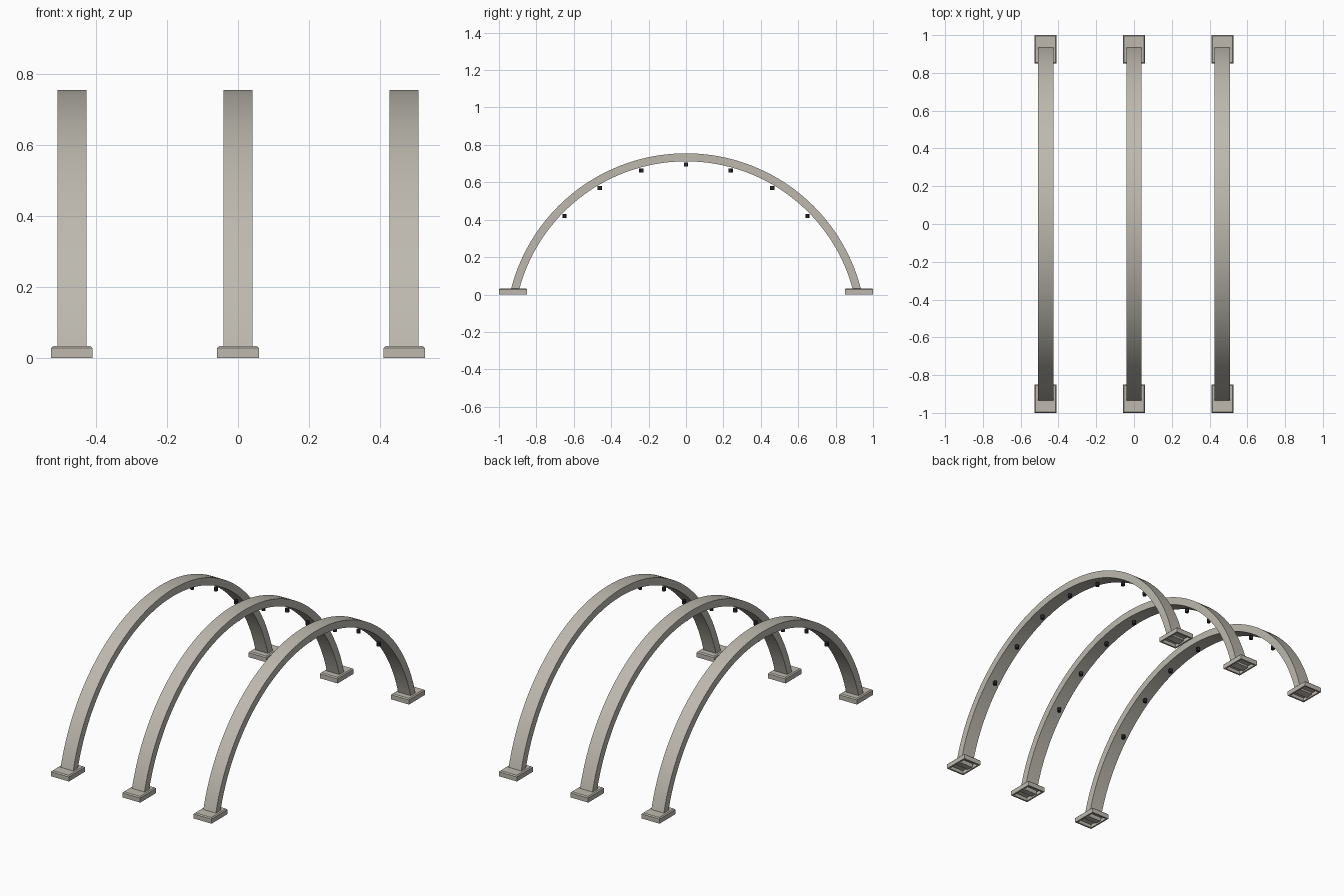
import bpy, bmesh, math
from mathutils import Matrix, Vector

cube = bpy.data.objects.get("Cube")
if cube:
    bpy.data.objects.remove(cube, do_unlink=True)


def material(name, rgb):
    m = bpy.data.materials.new(name)
    m.use_nodes = True
    m.diffuse_color = (*rgb, 1)
    m.node_tree.nodes["Principled BSDF"].inputs["Base Color"].default_value = (*rgb, 1)
    return m


STONE = material("warm grey", (0.51, 0.485, 0.43))
BLACK = material("lamp black", (0.02, 0.021, 0.024))

RADIUS, THICK, WIDTH = 0.9445, 0.043, 0.082
CENTRE_Z = -0.211
START = math.asin(-CENTRE_Z / RADIUS)
SEGMENTS = 72


def finish(bm, name, mat, smooth=False):
    bmesh.ops.recalc_face_normals(bm, faces=bm.faces)
    mesh = bpy.data.meshes.new(name)
    bm.to_mesh(mesh)
    bm.free()
    mesh.materials.append(mat)
    obj = bpy.data.objects.new(name, mesh)
    bpy.context.collection.objects.link(obj)
    if smooth:
        bpy.ops.object.select_all(action="DESELECT")
        obj.select_set(True)
        bpy.context.view_layer.objects.active = obj
        bpy.ops.object.shade_smooth_by_angle(angle=math.radians(30))
    return obj


def arch(name, x):
    # Rectangular section swept along a circular arc
    bm = bmesh.new()
    rings = []
    for i in range(SEGMENTS + 1):
        a = START + (math.pi - 2 * START) * i / SEGMENTS
        ring = []
        for sx, sr in ((-1, -1), (1, -1), (1, 1), (-1, 1)):
            r = RADIUS + sr * THICK / 2
            z = max(0, CENTRE_Z + r * math.sin(a))
            ring.append(bm.verts.new((x + sx * WIDTH / 2, r * math.cos(a), z)))
        rings.append(ring)
    for a, b in zip(rings, rings[1:]):
        for j in range(4):
            k = (j + 1) % 4
            bm.faces.new((a[j], a[k], b[k], b[j]))
    bm.faces.new(rings[0])
    bm.faces.new(rings[-1])
    finish(bm, name, STONE, smooth=True)


def foot(name, x, y):
    # Plate with a chamfered top and a hollow underside
    bm = bmesh.new()
    size = Vector((0.117, 0.15, 0.033))
    bmesh.ops.create_cube(bm, size=1, matrix=Matrix.Translation((x, y, size.z / 2))
                          @ Matrix.Diagonal((*size, 1)))
    top = [e for e in bm.edges if all(v.co.z > 0.02 for v in e.verts)]
    bmesh.ops.bevel(bm, geom=top, offset=0.006, segments=1, affect="EDGES")
    bm.normal_update()
    base = [f for f in bm.faces if f.normal.z < -0.9]
    bmesh.ops.inset_region(bm, faces=base, thickness=0.014)
    hollow = bmesh.ops.extrude_face_region(bm, geom=base)
    bmesh.ops.translate(bm, vec=(0, 0, 0.02),
                        verts=[g for g in hollow["geom"] if isinstance(g, bmesh.types.BMVert)])
    bmesh.ops.delete(bm, geom=base, context="FACES")
    finish(bm, name, STONE)


def lamp(name, x, angle):
    # Small upright drum hanging just under the arch
    bm = bmesh.new()
    r = 0.906
    place = Matrix.Translation((x, r * math.sin(angle), CENTRE_Z + r * math.cos(angle)))
    bmesh.ops.create_cone(bm, cap_ends=True, segments=12, radius1=0.011,
                          radius2=0.011, depth=0.021, matrix=place)
    finish(bm, name, BLACK, smooth=True)


# Three matching arches, each with two feet and seven lamps
for side, x in (("right", -0.468), ("middle", 0), ("left", 0.468)):
    arch(f"{side}_arch", x)
    for end, y in (("front", -0.925), ("back", 0.925)):
        foot(f"{side}_{end}_foot", x, y)
    for n in range(-3, 4):
        lamp(f"{side}_lamp_{n + 4}", x, math.radians(15.3) * n)
